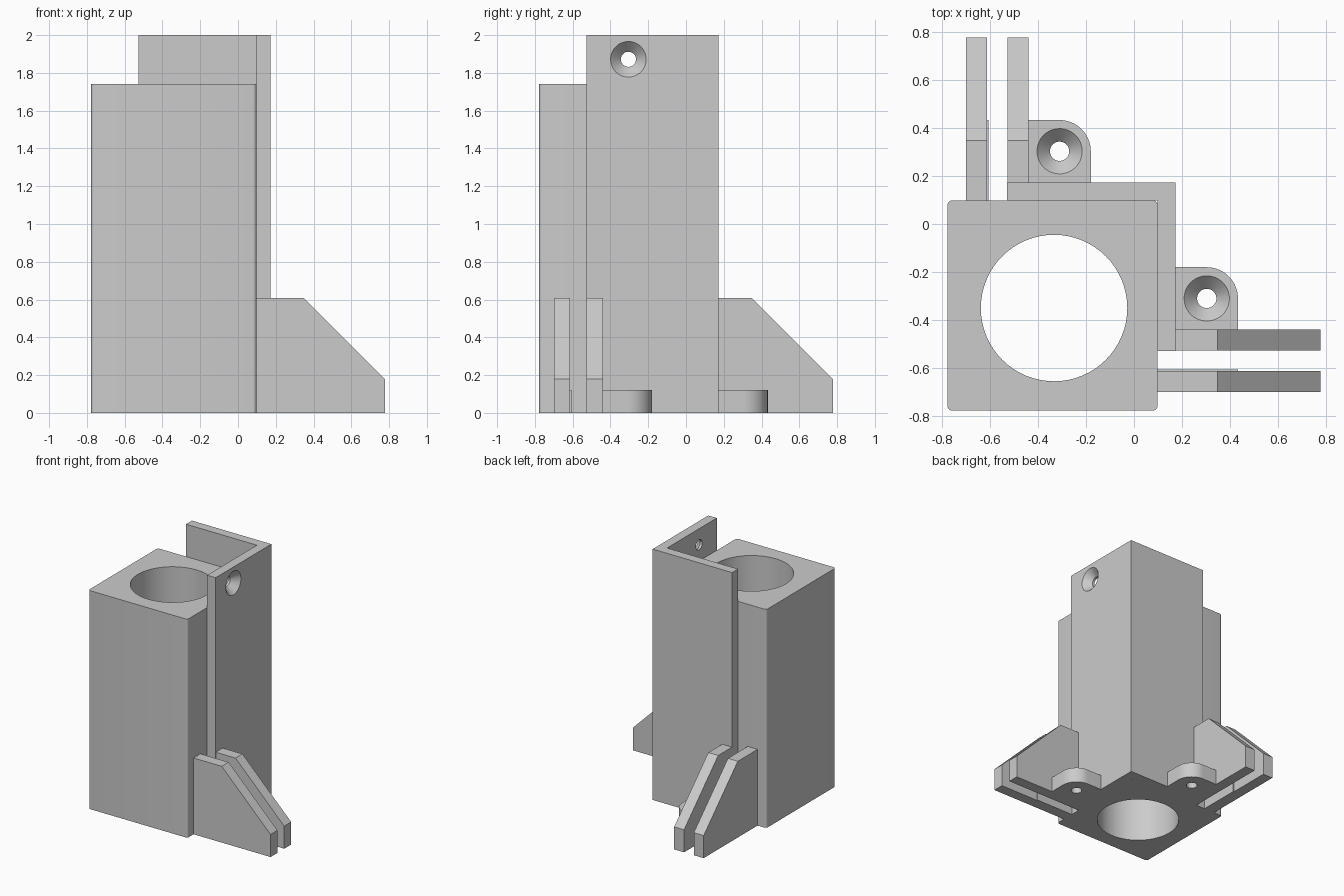
import bpy, bmesh, math
from mathutils import Matrix, Vector

cube = bpy.data.objects.get("Cube")
if cube:
    bpy.data.objects.remove(cube, do_unlink=True)

grey = bpy.data.materials.new("plain grey")
grey.use_nodes = True
grey.diffuse_color = (0.6, 0.6, 0.6, 1)
grey.node_tree.nodes["Principled BSDF"].inputs["Base Color"].default_value = (0.6, 0.6, 0.6, 1)

# The two arms mirror each other across the diagonal x = y
SWAP = Matrix(((0, 1, 0, 0), (1, 0, 0, 0), (0, 0, 1, 0), (0, 0, 0, 1)))
SAME = Matrix.Identity(4)


def finish(bm, name, matrix=SAME):
    bm.transform(matrix)
    bmesh.ops.recalc_face_normals(bm, faces=bm.faces)
    mesh = bpy.data.meshes.new(name)
    bm.to_mesh(mesh)
    bm.free()
    mesh.materials.append(grey)
    obj = bpy.data.objects.new(name, mesh)
    bpy.context.collection.objects.link(obj)
    return obj


def prism(name, points, offset, matrix=SAME, rounding=0):
    """Extrude a flat outline along an offset, optionally rounding its long edges."""
    bm = bmesh.new()
    base = bm.faces.new([bm.verts.new(p) for p in points])
    out = bmesh.ops.extrude_face_region(bm, geom=[base])
    verts = [v for v in out["geom"] if isinstance(v, bmesh.types.BMVert)]
    bmesh.ops.translate(bm, verts=verts, vec=offset)
    if rounding:
        way = Vector(offset).normalized()
        edges = [e for e in bm.edges
                 if abs((e.verts[0].co - e.verts[1].co).normalized().dot(way)) > 0.9]
        bmesh.ops.bevel(bm, geom=edges, offset=rounding, segments=5,
                        profile=0.5, affect="EDGES")
    return finish(bm, name, matrix)


def drill(obj, center, axis, r1, r2, depth, matrix=SAME):
    """Cut a round or conical hole centred on a point along an axis."""
    bm = bmesh.new()
    turn = Vector((0, 0, 1)).rotation_difference(Vector(axis)).to_matrix().to_4x4()
    bmesh.ops.create_cone(bm, cap_ends=True, segments=64, radius1=r1, radius2=r2,
                          depth=depth, matrix=Matrix.Translation(center) @ turn)
    cutter = finish(bm, "cutter", matrix)
    cutter.hide_render = True
    mod = obj.modifiers.new("hole", "BOOLEAN")
    mod.operation, mod.solver, mod.object = "DIFFERENCE", "EXACT", cutter
    bpy.context.view_layer.objects.active = obj
    bpy.ops.object.modifier_apply(modifier=mod.name)
    bpy.data.objects.remove(cutter, do_unlink=True)


def screw_hole(obj, surface, axis, matrix=SAME):
    """Narrow through hole with a countersink opening on the surface."""
    p, a = Vector(surface), Vector(axis)
    drill(obj, p, axis, 0.04, 0.04, 0.5, matrix)
    # Cone reaches slightly past the surface
    drill(obj, p - a * 0.025, axis, 0.04, 0.1, 0.062, matrix)


parts = []
LOW, HIGH = -0.777, 0.098

# Main block with round bore
block = prism("main_block", [(LOW, LOW, 0), (HIGH, LOW, 0), (HIGH, HIGH, 0), (LOW, HIGH, 0)],
              (0, 0, 1.742), rounding=0.02)
drill(block, (-0.333, -0.35, 0.9), (0, 0, 1), 0.305, 0.305, 3)
parts.append(block)

# Tall corner plate wrapping two sides of the block
IN, OUT, END = HIGH, 0.173, -0.528
plate = prism("corner_plate", [(END, IN, 0), (IN, IN, 0), (IN, END, 0),
                               (OUT, END, 0), (OUT, OUT, 0), (END, OUT, 0)], (0, 0, 2))
parts.append(plate)

for side, m in (("left", SAME), ("rear", SWAP)):
    screw_hole(plate, (OUT, -0.305, 1.872), (1, 0, 0), m)

    # Pair of sloped fins
    for label, y, start in (("inner", -0.527, OUT), ("outer", -0.7, HIGH)):
        outline = [(start, y, 0), (0.777, y, 0), (0.777, y, 0.18),
                   (0.347, y, 0.608), (start, y, 0.608)]
        parts.append(prism(f"{side}_{label}_fin", outline, (0, 0.087, 0), m))

    # Rounded mounting lug with countersunk hole
    cx, cy, r = 0.303, -0.31, 0.13
    arc = [(cx + r * math.sin(t), cy + r * math.cos(t), 0)
           for t in (i * math.pi / 32 for i in range(17))]
    lug = prism(f"{side}_lug", [(OUT, -0.44, 0), (OUT, cy + r, 0)] + arc + [(cx + r, -0.44, 0)],
                (0, 0, 0.122), m)
    screw_hole(lug, (cx, cy, 0.122), (0, 0, 1), m)
    parts.append(lug)

    # Thin low rib on the inside of the outer fin
    x2, y1, y2 = cx + r, -0.613, -0.607
    parts.append(prism(f"{side}_rib", [(HIGH, y1, 0), (x2, y1, 0), (x2, y2, 0), (HIGH, y2, 0)],
                       (0, 0, 0.122), m))

# Smooth the round surfaces, keep corners crisp
bpy.ops.object.select_all(action="DESELECT")
for obj in parts:
    obj.select_set(True)
bpy.context.view_layer.objects.active = block
bpy.ops.object.shade_smooth_by_angle(angle=math.radians(30))
